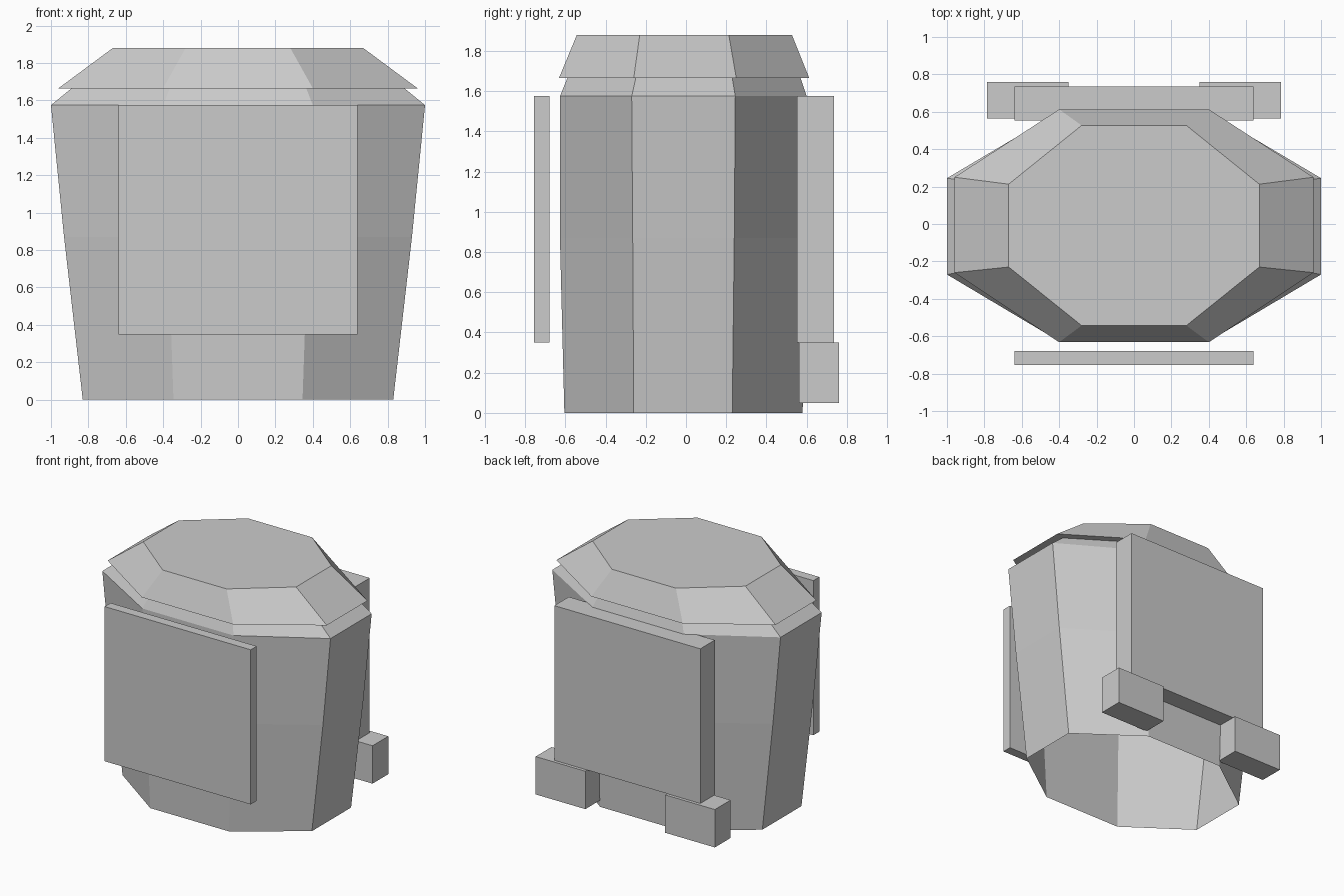
import bpy, bmesh

if "Cube" in bpy.data.objects:
    bpy.data.objects.remove(bpy.data.objects["Cube"])


def make_object(name, bm):
    bmesh.ops.recalc_face_normals(bm, faces=bm.faces)
    mesh = bpy.data.meshes.new(name)
    bm.to_mesh(mesh)
    bm.free()
    obj = bpy.data.objects.new(name, mesh)
    bpy.context.collection.objects.link(obj)
    return obj


def octagon_loft(name, rings):
    """Ring: half width, front/back edge half width, front y, side front y, side back y, back y, z."""
    bm = bmesh.new()
    loops = []
    for w, c, front, side_f, side_b, back, z in rings:
        right = [(c, front), (w, side_f), (w, side_b), (c, back)]
        points = right + [(-x, y) for x, y in reversed(right)]
        loops.append([bm.verts.new((x, y, z)) for x, y in points])
    for low, high in zip(loops, loops[1:]):
        for i in range(8):
            j = (i + 1) % 8
            bm.faces.new((low[i], low[j], high[j], high[i]))
    bm.faces.new(loops[-1])
    return make_object(name, bm)


def box(name, x0, x1, y0, y1, z0, z1):
    bm = bmesh.new()
    bmesh.ops.create_cube(bm, size=1)
    for v in bm.verts:
        v.co = ((x0 + x1) / 2 + v.co.x * (x1 - x0),
                (y0 + y1) / 2 + v.co.y * (y1 - y0),
                (z0 + z1) / 2 + v.co.z * (z1 - z0))
    return make_object(name, bm)


# Tapered octagonal shell, open below, with an overhanging lid
octagon_loft("body_and_lid", [
    (0.83, 0.345, -0.605, -0.26, 0.23, 0.58, 0.0),
    (0.93, 0.375, -0.627, -0.265, 0.24, 0.60, 0.87),
    (1.00, 0.40, -0.627, -0.27, 0.245, 0.60, 1.575),
    (0.89, 0.365, -0.59, -0.25, 0.23, 0.57, 1.665),
    (0.96, 0.40, -0.632, -0.26, 0.25, 0.613, 1.665),
    (0.67, 0.28, -0.543, -0.23, 0.213, 0.527, 1.88),
])

# Floating front panel and thicker back panel
box("front_panel", -0.64, 0.64, -0.755, -0.68, 0.35, 1.575)
box("back_panel", -0.64, 0.64, 0.553, 0.735, 0.35, 1.575)

# Blocks under the back panel
for side, name in ((1, "right_back_block"), (-1, "left_back_block")):
    x0, x1 = sorted((side * 0.35, side * 0.785))
    box(name, x0, x1, 0.563, 0.76, 0.05, 0.35)
